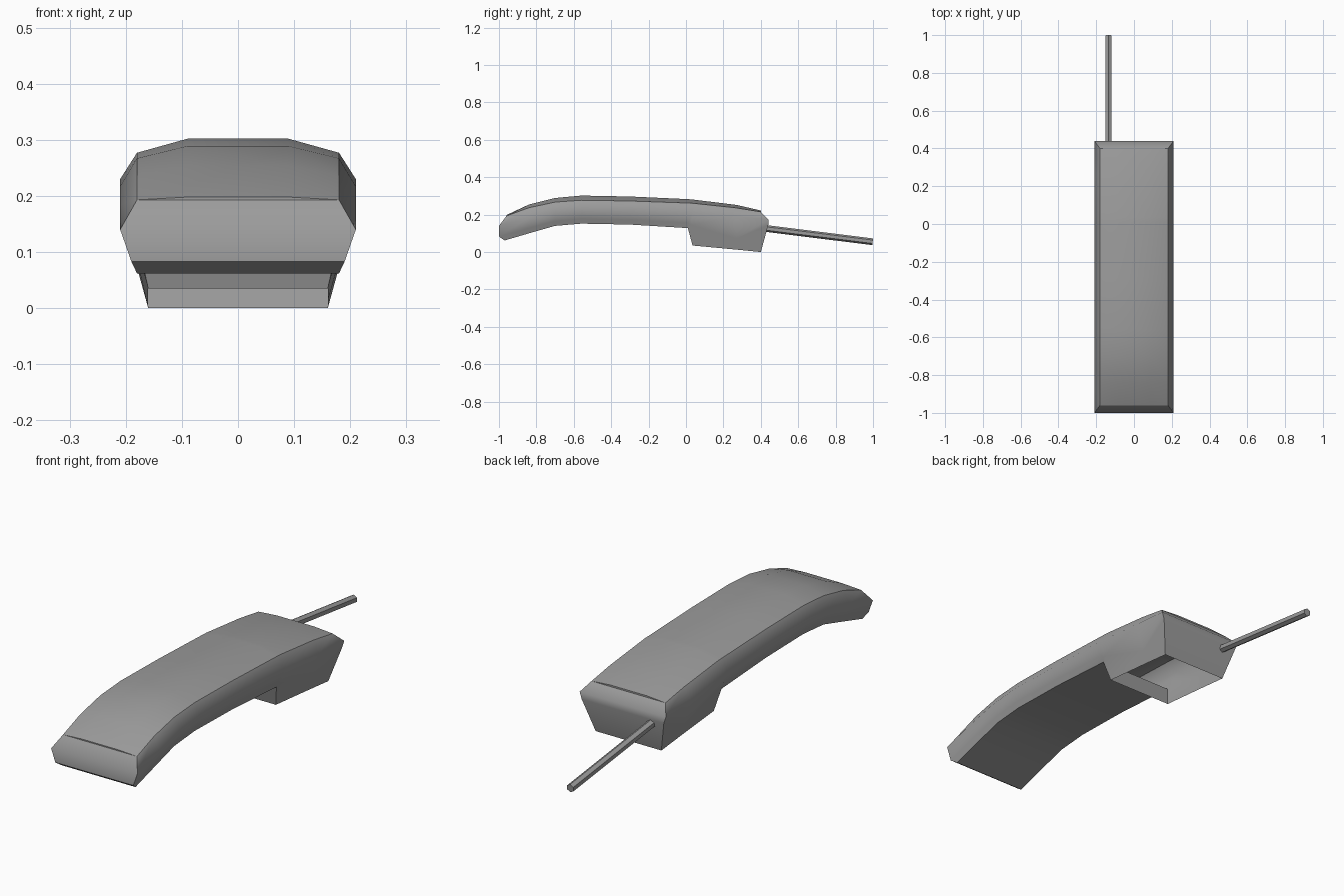
import bpy, bmesh, math
from mathutils import Vector

cube = bpy.data.objects.get("Cube")
if cube:
    bpy.data.objects.remove(cube, do_unlink=True)

grey = bpy.data.materials.new("mid grey")
grey.use_nodes = True
colour = (0.33, 0.33, 0.33, 1)
grey.diffuse_color = colour
grey.node_tree.nodes["Principled BSDF"].inputs["Base Color"].default_value = colour


def finish(name, bm):
    mesh = bpy.data.meshes.new(name)
    bm.to_mesh(mesh)
    bm.free()
    mesh.materials.append(grey)
    obj = bpy.data.objects.new(name, mesh)
    bpy.context.collection.objects.link(obj)
    return obj


def section(y, crown, ridge, mid, bottom, foot=0.18):
    """Half cross-section (x, y, z) from the crown down to the open underside."""
    low_x = 0.21 + (foot - 0.21) * 0.67
    return [(0.09, y, crown), (0.18, y, ridge), (0.21, y, mid),
            (low_x, y, mid + (bottom - mid) * 0.67), (foot, y, bottom)]


# Handset shell: arched sections from the ear end to the mouthpiece
front = [(0.09, -0.96, 0.198), (0.18, -0.96, 0.193), (0.21, -1, 0.14),
         (0.19, -1, 0.083), (0.18, -0.97, 0.062)]
back = [(0.09, 0.40, 0.222), (0.18, 0.40, 0.215), (0.21, 0.44, 0.175),
        (0.20, 0.44, 0.145), (0.16, 0.40, 0.0)]
mouth_front = section(0.035, 0.281, 0.261, 0.211, 0.035, 0.16)
mouth_front[3] = (0.19, 0.025, 0.145)
halves = [
    front,
    section(-0.84, 0.254, 0.237, 0.185, 0.10),
    section(-0.70, 0.289, 0.267, 0.217, 0.14),
    section(-0.56, 0.302, 0.277, 0.23, 0.152),
    section(-0.30, 0.297, 0.273, 0.225, 0.147),
    section(0.01, 0.283, 0.262, 0.213, 0.128),
    mouth_front,
    section(0.27, 0.252, 0.236, 0.19, 0.013, 0.16),
    back,
]
bm = bmesh.new()
rings = []
for half in halves:
    left = [bm.verts.new(p) for p in reversed(half)]
    right = [bm.verts.new((-x, y, z)) for x, y, z in half]
    rings.append(left + right)
for i, (a, b) in enumerate(zip(rings, rings[1:])):
    for k in range(9):
        bm.faces.new((a[k], a[k + 1], b[k + 1], b[k]))
    # The underside stops at the mouthpiece front wall, leaving it open
    if i < 6:
        bm.faces.new((a[9], a[0], b[0], b[9]))
# Both ends close with horizontal strips
for ring in (rings[0], rings[-1]):
    for k in range(4):
        bm.faces.new((ring[k], ring[k + 1], ring[8 - k], ring[9 - k]))
bmesh.ops.recalc_face_normals(bm, faces=bm.faces)
# Keep the ridges crisp but the widest line of the flanks soft
for f in bm.faces:
    f.smooth = True
for e in bm.edges:
    soft_flank = all(abs(v.co.x) > 0.205 for v in e.verts)
    if len(e.link_faces) == 2 and not soft_flank:
        e.smooth = e.calc_face_angle() < math.radians(30)
finish("handset_shell", bm)

# Cord: straight six-sided rod leaving the mouthpiece end
start, end = Vector((-0.135, 0.42, 0.127)), Vector((-0.135, 0.998, 0.055))
bm = bmesh.new()
bmesh.ops.create_cone(bm, cap_ends=True, segments=6, radius1=0.018, radius2=0.018,
                      depth=(end - start).length)
cord = finish("cord", bm)
cord.location = (start + end) / 2
cord.rotation_euler = (end - start).to_track_quat("Z", "Y").to_euler()
